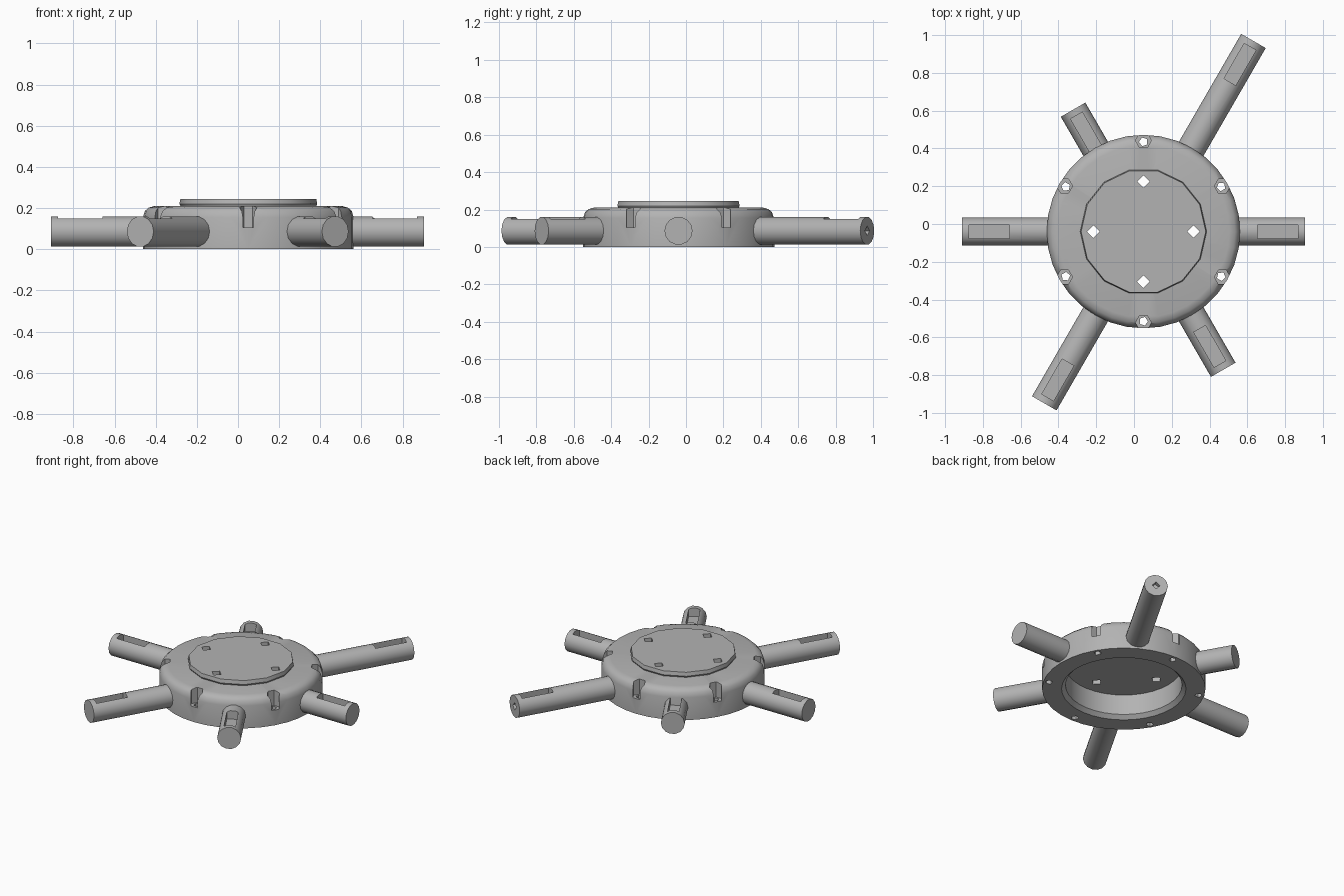
import bpy, bmesh
from math import radians, cos, sin, tau
from mathutils import Matrix, Vector

if "Cube" in bpy.data.objects:
    bpy.data.objects.remove(bpy.data.objects["Cube"])

CENTRE = Vector((0.05, -0.04, 0))
ARM_Z = 0.086
ARM_R = 0.075

grey = bpy.data.materials.new("plain grey")
grey.use_nodes = True
grey.diffuse_color = (0.45, 0.45, 0.45, 1)
grey.node_tree.nodes["Principled BSDF"].inputs["Base Color"].default_value = (0.45, 0.45, 0.45, 1)


def finish(name, bm):
    bmesh.ops.recalc_face_normals(bm, faces=bm.faces)
    mesh = bpy.data.meshes.new(name)
    bm.to_mesh(mesh)
    bm.free()
    mesh.materials.append(grey)
    ob = bpy.data.objects.new(name, mesh)
    bpy.context.collection.objects.link(ob)
    return ob


def lathe(name, profile, sides):
    """Spin an (r, z) profile that starts and ends on the axis."""
    bm = bmesh.new()
    rings = []
    for r, z in profile:
        if r == 0:
            rings.append([bm.verts.new(CENTRE + Vector((0, 0, z)))] * sides)
        else:
            rings.append([bm.verts.new(CENTRE + Vector((r * cos(tau * i / sides), r * sin(tau * i / sides), z)))
                          for i in range(sides)])
    for a, b in zip(rings, rings[1:]):
        for i in range(sides):
            j = (i + 1) % sides
            bm.faces.new(list(dict.fromkeys((a[i], a[j], b[j], b[i]))))
    return finish(name, bm)


def prism(bm, matrix, radius, low, high, sides):
    """Add a prism along the local z of the matrix."""
    place = matrix @ Matrix.Translation((0, 0, (low + high) / 2))
    bmesh.ops.create_cone(bm, cap_ends=True, segments=sides, radius1=radius, radius2=radius,
                          depth=high - low, matrix=place)


def box(bm, matrix, size, centre):
    place = matrix @ Matrix.Translation(centre) @ Matrix.Diagonal((*size, 1))
    bmesh.ops.create_cube(bm, size=1, matrix=place)


def spot(angle, r, z=0):
    """Frame on the hub: local x points outward at the given angle."""
    return Matrix.Translation(CENTRE) @ Matrix.Rotation(radians(angle), 4, 'Z') @ Matrix.Translation((r, 0, z))


def cut(ob, cutters):
    bpy.context.view_layer.objects.active = ob
    for cutter in cutters:
        mod = ob.modifiers.new("cut", 'BOOLEAN')
        mod.operation = 'DIFFERENCE'
        mod.solver = 'EXACT'
        mod.object = cutter
        bpy.ops.object.modifier_apply(modifier=mod.name)


def smooth(ob):
    bpy.ops.object.select_all(action='DESELECT')
    ob.select_set(True)
    bpy.context.view_layer.objects.active = ob
    bpy.ops.object.shade_smooth_by_angle(angle=radians(32))


# Hollow hub with a rounded shoulder, and the raised cover on top
hub = lathe("hub", [(0, 0.165), (0.365, 0.165), (0.365, 0.025), (0.39, 0), (0.512, 0), (0.512, 0.155),
                    (0.503, 0.185), (0.485, 0.202), (0.455, 0.21), (0, 0.21)], 36)
cover = lathe("cover", [(0, 0.19), (0.32, 0.19), (0.335, 0.22), (0.33, 0.245), (0, 0.245)], 14)

# Rim bolt pockets, rim bolt holes and cover bolt holes
bm = bmesh.new()
for k in range(6):
    prism(bm, spot(30 + 60 * k, 0.482), 0.042, 0.105, 0.3, 6)
pockets = finish("pocket_cutter", bm)
bm = bmesh.new()
for k in range(6):
    prism(bm, spot(30 + 60 * k, 0.475), 0.024, -0.1, 0.15, 5)
for k in range(4):
    prism(bm, spot(90 * k, 0.265), 0.034, 0.1, 0.3, 4)
holes = finish("hole_cutter", bm)
cut(hub, [pockets, holes])
cut(cover, [holes])

# Six arms: angle, reach from the hub centre
arms = [("left", 0, 0.855), ("back_left", 60, 1.165), ("back_right", 120, 0.745),
        ("right", 180, 0.96), ("front_right", 240, 1.05), ("front_left", 300, 0.845)]
helpers = [pockets, holes]
built = [hub, cover]
for side, angle, reach in arms:
    along = spot(angle, 0, ARM_Z) @ Matrix.Rotation(radians(90), 4, 'Y')
    bm = bmesh.new()
    prism(bm, along, ARM_R, 0.44, reach, 14)
    arm = finish(side + "_arm", bm)
    # Slot in the top near the tip
    bm = bmesh.new()
    box(bm, spot(angle, reach, ARM_Z), (0.215, 0.072, 0.12), (-0.143, 0, 0.075))
    if angle == 60:
        # Small bore in the end of the longest arm
        prism(bm, along, 0.025, reach - 0.03, reach + 0.05, 4)
    slot = finish(side + "_slot_cutter", bm)
    cut(arm, [slot])
    helpers.append(slot)
    built.append(arm)

for ob in built:
    smooth(ob)
for ob in helpers:
    bpy.data.objects.remove(ob)
